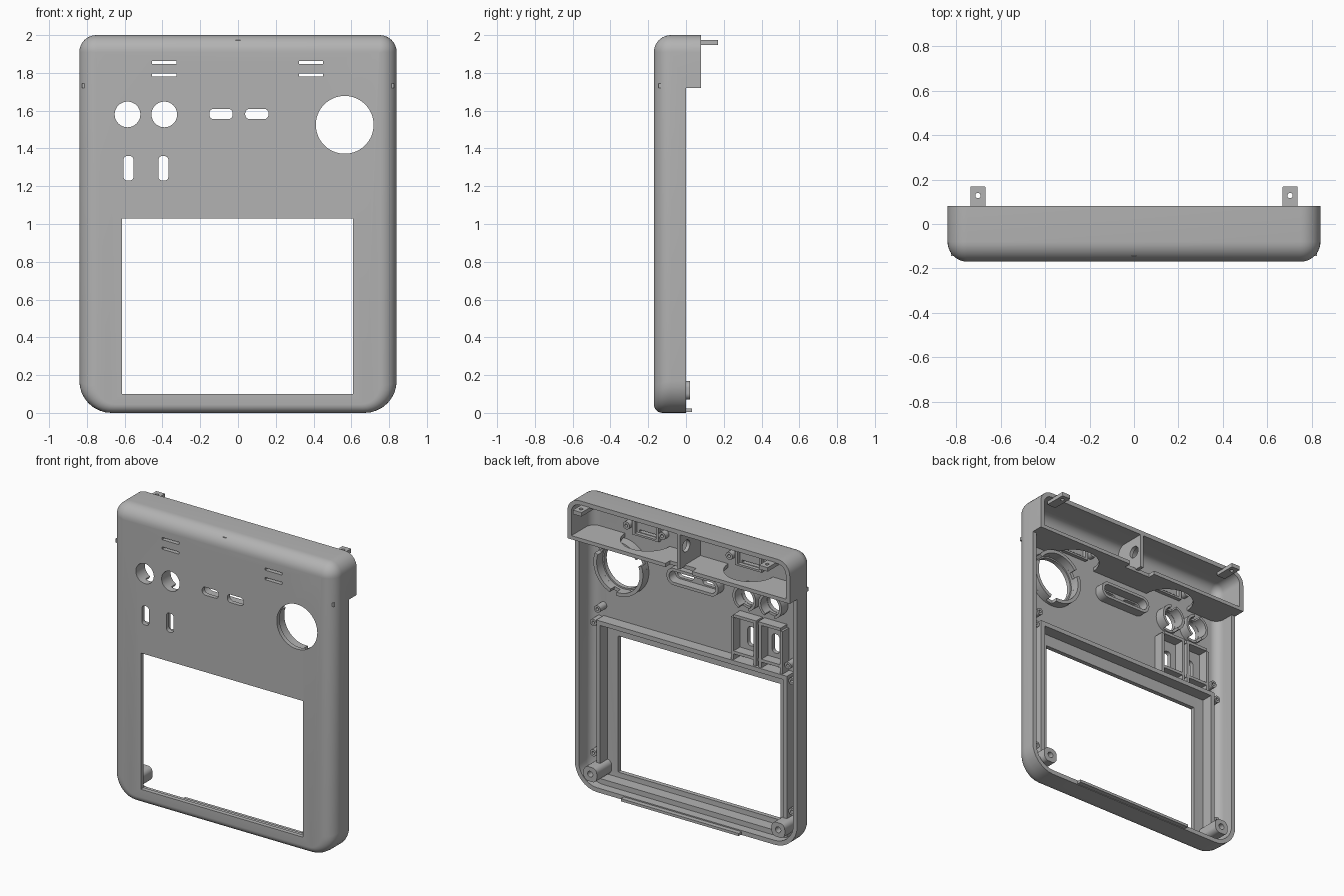
import bpy, bmesh
from math import sin, cos, pi, sqrt, radians

cube = bpy.data.objects.get("Cube")
if cube:
    bpy.data.objects.remove(cube, do_unlink=True)

grey = bpy.data.materials.new("matte_grey")
grey.use_nodes = True
grey.diffuse_color = (0.45, 0.45, 0.45, 1)
grey.node_tree.nodes["Principled BSDF"].inputs["Base Color"].default_value = (0.45, 0.45, 0.45, 1)

FRONT, PANEL, WALL = -0.17, -0.14, 0.03
SEAT = PANEL - 0.005  # fittings sink slightly into the panel


# ---- outlines -------------------------------------------------------------
def rounded(x0, x1, z0, z1, r_bottom, r_top=None, n=8):
    r_top = r_bottom if r_top is None else r_top
    corners = [(x1 - r_top, z1 - r_top, r_top, 0), (x0 + r_top, z1 - r_top, r_top, 1),
               (x0 + r_bottom, z0 + r_bottom, r_bottom, 2), (x1 - r_bottom, z0 + r_bottom, r_bottom, 3)]
    return [(cx + r * cos((q + i / n) * pi / 2), cz + r * sin((q + i / n) * pi / 2))
            for cx, cz, r, q in corners for i in range(n + 1)]


def rect(x0, x1, z0, z1):
    return [(x1, z1), (x0, z1), (x0, z0), (x1, z0)]


def circle(x, z, r, n=40):
    return [(x + r * cos(2 * pi * i / n), z + r * sin(2 * pi * i / n)) for i in range(n)]


def arc(x, z, r, start, end, n=16):
    angles = [radians(start + (end - start) * i / n) for i in range(n + 1)]
    return [(x + r * cos(a), z + r * sin(a)) for a in angles]


# ---- solids ---------------------------------------------------------------
def place(p, d, axis):
    return {"y": (p[0], d, p[1]), "z": (p[0], p[1], d), "x": (d, p[0], p[1])}[axis]


def loft(bm, loops, closed=False):
    rings = [[bm.verts.new(p) for p in loop] for loop in loops]
    pairs = list(zip(rings, rings[1:])) + ([(rings[-1], rings[0])] if closed else [])
    for a, b in pairs:
        for i in range(len(a)):
            j = (i + 1) % len(a)
            bm.faces.new((a[i], a[j], b[j], b[i]))
    if not closed:
        bm.faces.new(rings[0])
        bm.faces.new(rings[-1])


def prism(bm, outline, d0, d1, axis="y"):
    loft(bm, [[place(p, d, axis) for p in outline] for d in (d0, d1)])


def tube(bm, outer, inner, d0, d1, axis="y"):
    loft(bm, [[place(p, d, axis) for p in o] for o, d in
              ((outer, d0), (outer, d1), (inner, d1), (inner, d0))], closed=True)


def finish(name, bm, cutter=None):
    bmesh.ops.recalc_face_normals(bm, faces=bm.faces)
    mesh = bpy.data.meshes.new(name)
    bm.to_mesh(mesh)
    bm.free()
    ob = bpy.data.objects.new(name, mesh)
    bpy.context.collection.objects.link(ob)
    mesh.materials.append(grey)
    bpy.ops.object.select_all(action="DESELECT")
    ob.select_set(True)
    bpy.context.view_layer.objects.active = ob
    if cutter:
        mod = ob.modifiers.new("openings", "BOOLEAN")
        mod.object, mod.operation, mod.solver = cutter, "DIFFERENCE", "EXACT"
        bpy.ops.object.modifier_apply(modifier=mod.name)
    bpy.ops.object.shade_smooth_by_angle(angle=radians(35))
    return ob


def build(name, solids, cutter=None):
    bm = bmesh.new()
    for kind, *args in solids:
        kind(bm, *args)
    return finish(name, bm, cutter)


# ---- opening cutter -------------------------------------------------------
cuts = [rounded(-0.615, 0.61, 0.1, 1.03, 0.004), circle(0.565, 1.525, 0.153, 64)]
for x in (-0.585, -0.39):
    cuts.append(circle(x, 1.58, 0.068))
for x in (-0.58, -0.395):
    cuts.append(rounded(x - 0.027, x + 0.027, 1.23, 1.36, 0.022))
for x in (-0.09, 0.1):
    cuts.append(rounded(x - 0.062, x + 0.062, 1.555, 1.61, 0.025))
for x in (-0.39, 0.387):
    for z in (1.79, 1.855):
        cuts.append(rect(x - 0.064, x + 0.064, z - 0.008, z + 0.008))
cutter = build("opening_cutter", [(prism, c, -0.3, -0.06) for c in cuts]
               + [(prism, rect(-1, 1, -0.5, 1.72), 0, 0.5)])
cutter.hide_render = True
cutter.hide_set(True)


# ---- shell: filleted tray, open at the rear -------------------------------
def tray_loops(t, steps=9):
    big, small = 0.09 - t, 0.045 - t

    def inset(r, d):
        return r - sqrt(max(0, r * r - (r - d) ** 2)) if d < r else 0
    loops = []
    for d in [big * (1 - cos(i / steps * pi / 2)) for i in range(steps + 1)] + [0.25 - t]:
        s, b = inset(big, d), inset(small, d)
        outline = rounded(-0.84 + t + s, 0.84 - t - s, t + b, 2 - t - s,
                          0.17 - t - s * 0.8, max(0.09 - t - s, 0.004))
        loops.append([place(p, FRONT + t + d, "y") for p in outline])
    return loops


build("front_shell", [(loft, tray_loops(0)[::1] + tray_loops(WALL)[::-1])], cutter)

# ---- top compartment: shelf with scallops, and pierced divider ------------
shelf = [(0.825, 0.08), (0.1, 0.08), (0.1, 0.03), (-0.1, 0.03), (-0.1, 0.08), (-0.825, 0.08), (-0.825, SEAT)]
for x in (-0.39, 0.39):
    shelf += arc(x, SEAT, 0.17, 180, 0)
shelf.append((0.825, SEAT))
build("compartment_shelf", [(prism, shelf, 1.72, 1.745, "z")])
hole = build("divider_hole_cutter", [(prism, circle(0.015, 1.87, 0.04), -0.1, 0.1, "x")])
hole.hide_render = True
hole.hide_set(True)
build("compartment_divider", [(prism, rect(SEAT, 0.08, 1.735, 1.975), -0.012, 0.012, "x")], hole)

# ---- top hook tabs --------------------------------------------------------
for side, x in (("right", -0.703), ("left", 0.703)):
    build(side + "_hook_tab", [(tube, rounded(x - 0.033, x + 0.033, 0.02, 0.17, 0.004, n=9),
                                circle(x, 0.128, 0.012), 1.947, 1.974, "z")])

# ---- slot frames with screw posts -----------------------------------------
for side, x in (("right", -0.39), ("left", 0.387)):
    parts = [(tube, rect(x - 0.1, x + 0.1, 1.765, 1.88), rect(x - 0.08, x + 0.08, 1.778, 1.867), SEAT, -0.115)]
    parts += [(tube, circle(x + s, 1.822, 0.026, 20), circle(x + s, 1.822, 0.011, 20), SEAT, -0.1)
              for s in (-0.135, 0.135)]
    build(side + "_slot_frame", parts)


# ---- collars around the round and oval openings ---------------------------
def collar(name, x, z, r0, r1, depth, gaps):
    solids = [(prism, arc(x, z, r1, a, b) + arc(x, z, r0, b, a), SEAT, depth) for a, b in gaps]
    solids.append((tube, circle(x, z, r1), circle(x, z, r0), SEAT, PANEL + 0.02))
    build(name, solids)


collar("large_collar", 0.565, 1.525, 0.163, 0.187, -0.075, [(-70, 20), (35, 145), (160, 275)])
for side, x in (("outer", -0.585), ("inner", -0.39)):
    collar(side + "_knob_collar", x, 1.58, 0.07, 0.088, -0.07, [(-60, 75), (105, 245)])
build("button_collar", [(tube, rounded(-0.19, 0.2, 1.525, 1.64, 0.055), rounded(-0.17, 0.18, 1.545, 1.62, 0.036),
                         SEAT, -0.075)])

# ---- slider housings ------------------------------------------------------
bars = [rect(x - 0.01, x + 0.01, 1.14, 1.43) for x in (-0.30, -0.47, -0.51, -0.67)]
for x in (-0.58, -0.395):
    bars += [rect(x - 0.085, x + 0.085, z, z + 0.02) for z in (1.18, 1.43)]
build("slider_housings", [(prism, b, SEAT, -0.07) for b in bars])

# ---- screen frame ---------------------------------------------------------
build("screen_frame", [(tube, rect(-0.72, 0.72, 0.025, 1.14), rect(-0.69, 0.69, 0.065, 1.11), SEAT, -0.06)])

# ---- screw posts ----------------------------------------------------------
posts = [(s * x, z) for s in (-1, 1) for x, z in ((0.72, 1.21), (0.75, 1.11), (0.75, 0.22))]
build("screw_posts", [(tube, circle(x, z, 0.024, 20), circle(x, z, 0.01, 20), SEAT, -0.07) for x, z in posts])
for side, x in (("right", -0.71), ("left", 0.71)):
    build(side + "_corner_post", [(tube, rounded(x - 0.05, x + 0.05, 0.07, 0.168, 0.035, n=9),
                                   circle(x, 0.12, 0.02), SEAT, 0.02)])

# ---- bottom locating lip --------------------------------------------------
build("bottom_lip", [(prism, rect(-0.42, 0.47, 0.004, 0.022), -0.03, 0.032)])
